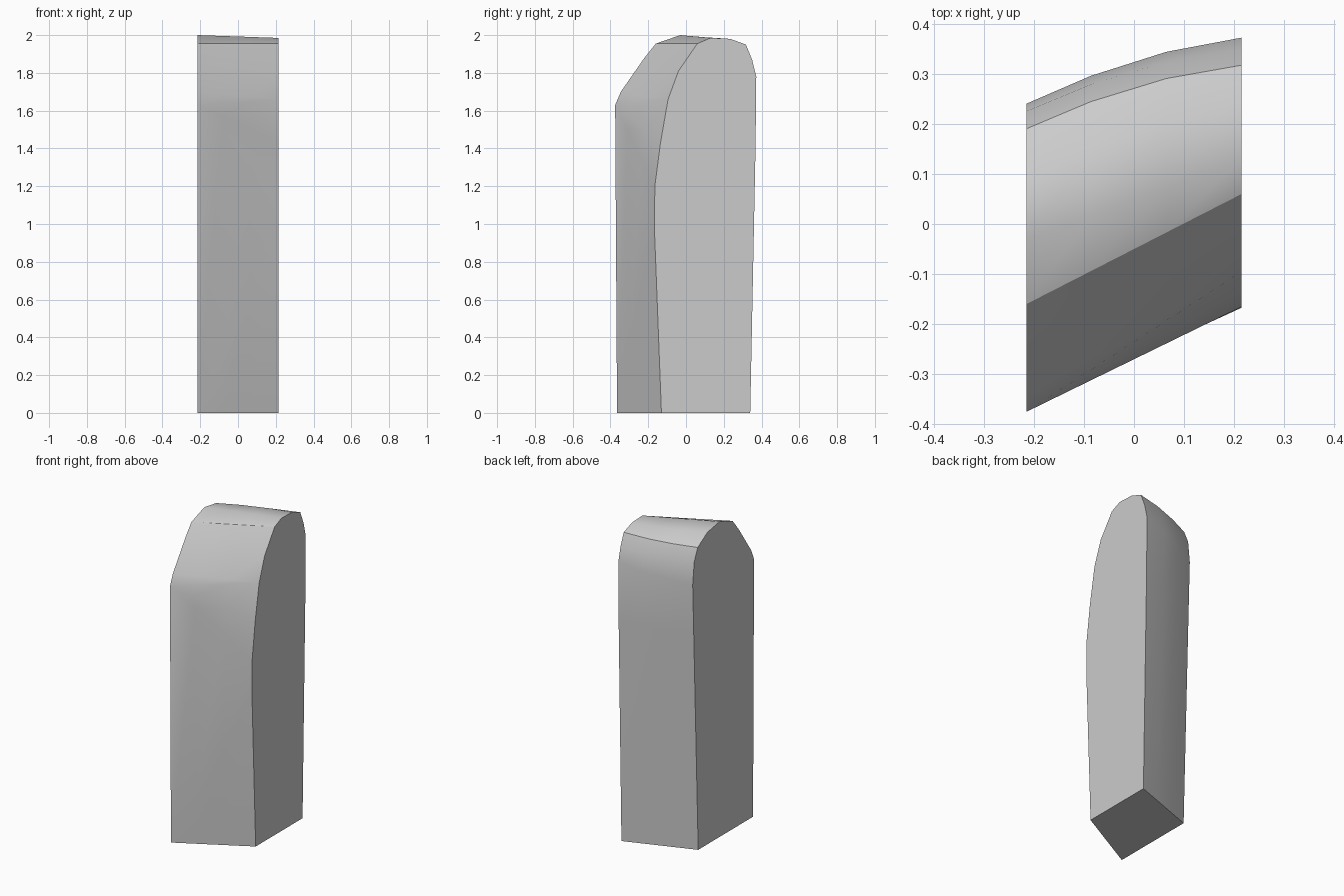
import bpy, bmesh, math

cube = bpy.data.objects.get("Cube")
if cube:
    bpy.data.objects.remove(cube, do_unlink=True)

grey = bpy.data.materials.new("plain grey")
grey.use_nodes = True
colour = (0.6, 0.6, 0.6, 1)
grey.diffuse_color = colour
grey.node_tree.nodes["Principled BSDF"].inputs["Base Color"].default_value = colour

# Side outlines as (y, z), front bottom over the top to back bottom;
# repeated points make the fan at the front corner
right_side = [(-.365, 0), (-.365, 0), (-.375, 1.63), (-.375, 1.63), (-.375, 1.63),
              (-.345, 1.70), (-.22, 1.88), (-.16, 1.955), (-.03, 2), (.09, 1.98),
              (.19, 1.92), (.225, 1.84), (.24, 1.70), (.23, 1.40), (.185, 0)]
left_side = [(-.13, 0), (-.167, .97), (-.165, 1.2), (-.135, 1.43), (-.095, 1.66),
             (-.095, 1.66), (-.04, 1.81), (.06, 1.955), (.13, 1.985), (.235, 1.98),
             (.317, 1.95), (.35, 1.87), (.372, 1.78), (.368, 1.40), (.34, 0)]
HALF = .215
BACK_START = 9


def section(bm, t):
    """Outline between the two sides, bowed out a little at the upper back."""
    bow = .02 * math.sin(math.pi * t)
    verts = []
    for i, (a, b) in enumerate(zip(right_side, left_side)):
        y, z = (p + (q - p) * t for p, q in zip(a, b))
        if i >= BACK_START and z > 1:
            y += bow
        verts.append(bm.verts.new((HALF * (2 * t - 1), y, z)))
    return verts


# Skewed rounded block, lofted from side to side
bm = bmesh.new()
count = len(right_side)
loops = [section(bm, t) for t in (0, .3, .65, 1)]
for a, b in zip(loops, loops[1:]):
    for i in range(count):
        j = (i + 1) % count
        bm.faces.new((a[i], b[i], b[j], a[j]))
bmesh.ops.remove_doubles(bm, verts=bm.verts, dist=.0005)

# Flat side caps
for side in (-HALF, HALF):
    rim = [e for e in bm.edges if e.is_boundary
           and all(abs(v.co.x - side) < .001 for v in e.verts)]
    bmesh.ops.contextual_create(bm, geom=rim)
bmesh.ops.recalc_face_normals(bm, faces=bm.faces)

mesh = bpy.data.meshes.new("slanted_block")
bm.to_mesh(mesh)
bm.free()
mesh.materials.append(grey)
block = bpy.data.objects.new("slanted_block", mesh)
bpy.context.collection.objects.link(block)
bpy.ops.object.select_all(action='DESELECT')
block.select_set(True)
bpy.context.view_layer.objects.active = block
bpy.ops.object.shade_smooth_by_angle(angle=math.radians(30))
